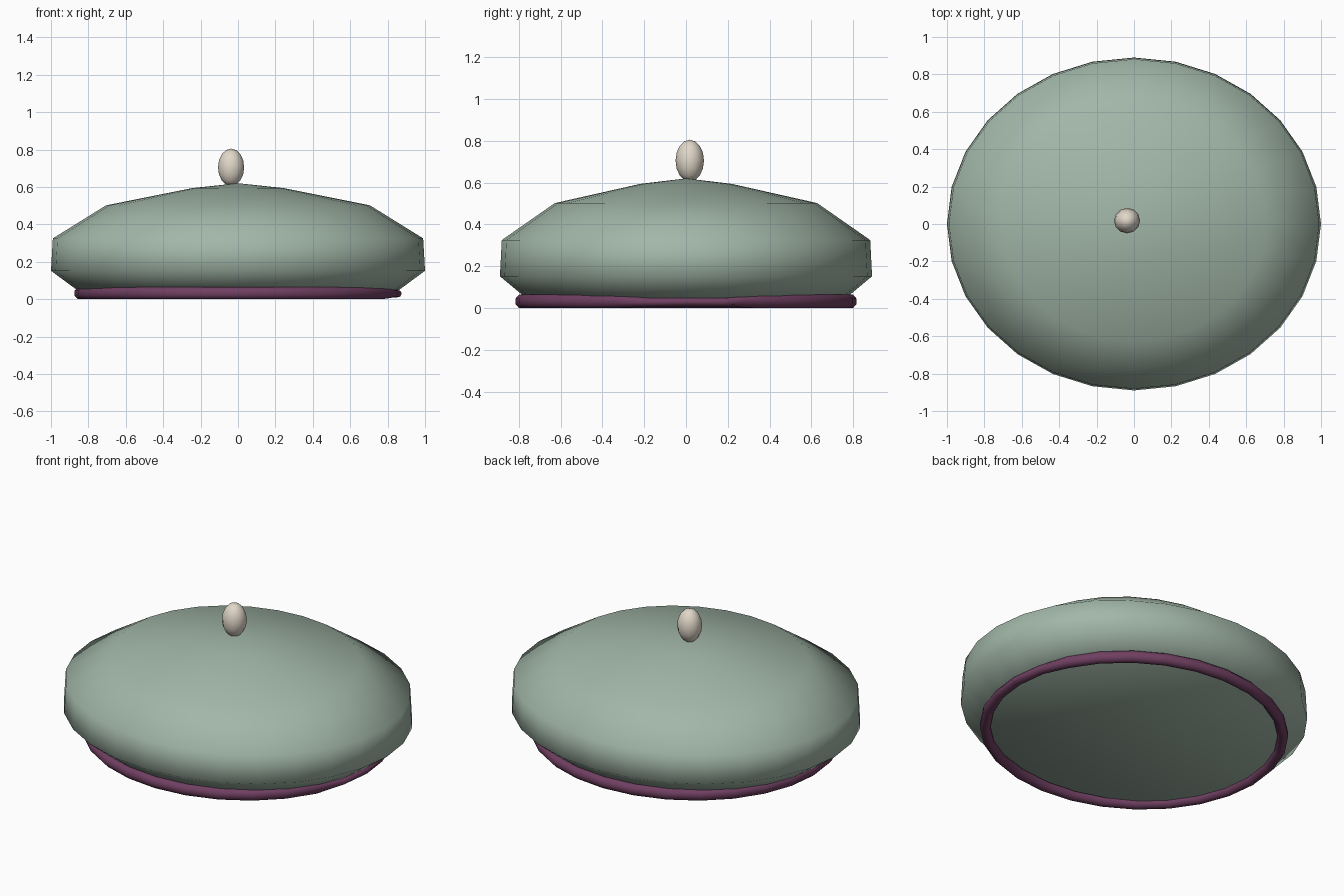
import bpy, bmesh
from math import sin, cos, pi

if "Cube" in bpy.data.objects:
    bpy.data.objects.remove(bpy.data.objects["Cube"])

SIDES = 28
DEPTH = 0.89  # y / x ratio of the oval body


def finish(bm, name, color):
    bmesh.ops.recalc_face_normals(bm, faces=bm.faces[:])
    for f in bm.faces:
        f.smooth = True
    mesh = bpy.data.meshes.new(name)
    bm.to_mesh(mesh)
    bm.free()
    mat = bpy.data.materials.new(name + "_color")
    mat.diffuse_color = (*color, 1)
    mat.use_nodes = True
    mat.node_tree.nodes["Principled BSDF"].inputs["Base Color"].default_value = mat.diffuse_color
    mesh.materials.append(mat)
    obj = bpy.data.objects.new(name, mesh)
    bpy.context.collection.objects.link(obj)
    return obj


def bridge(bm, a, b):
    n = len(a)
    for i in range(n):
        j = (i + 1) % n
        bm.faces.new((a[i], a[j], b[j], b[i]))


# Oval cap body: lathed profile with a flat underside
bm = bmesh.new()
profile = [(0.835, 0.03), (1.0, 0.152), (0.99, 0.325), (0.705, 0.502), (0.245, 0.594)]
rings = []
for r, z in profile:
    rings.append([bm.verts.new((r * cos(2 * pi * i / SIDES),
                                r * DEPTH * sin(2 * pi * i / SIDES), z))
                  for i in range(SIDES)])
for a, b in zip(rings, rings[1:]):
    bridge(bm, a, b)
tip = bm.verts.new((0, 0, 0.62))
for i in range(SIDES):
    bm.faces.new((rings[-1][i], rings[-1][(i + 1) % SIDES], tip))
bm.faces.new(rings[0])
finish(bm, "cap_body", (0.36, 0.47, 0.39))

# Headband: rolled tube around the opening, pinched slightly at the +x seam
bm = bmesh.new()
rings = []
for i in range(SIDES):
    t = 2 * pi * i / SIDES
    seam = cos(t) > 0.93
    rz, cz, turn = (0.022, 0.03, 0) if seam else (0.0345, 0.032, pi / 8)
    ring = []
    for k in range(8):
        p = 2 * pi * k / 8 + turn
        off = 0.031 * cos(p)
        ring.append(bm.verts.new(((0.845 + off) * cos(t),
                                  (0.787 + off) * sin(t),
                                  cz + rz * sin(p))))
    rings.append(ring)
for i in range(SIDES):
    bridge(bm, rings[i], rings[(i + 1) % SIDES])
finish(bm, "headband", (0.16, 0.05, 0.12))

# Egg-shaped knob on the crown
bm = bmesh.new()
bmesh.ops.create_uvsphere(bm, u_segments=12, v_segments=8, radius=1)
bmesh.ops.scale(bm, vec=(0.07, 0.068, 0.1), verts=bm.verts)
bmesh.ops.translate(bm, vec=(-0.037, 0.018, 0.705), verts=bm.verts)
finish(bm, "top_knob", (0.75, 0.68, 0.58))
